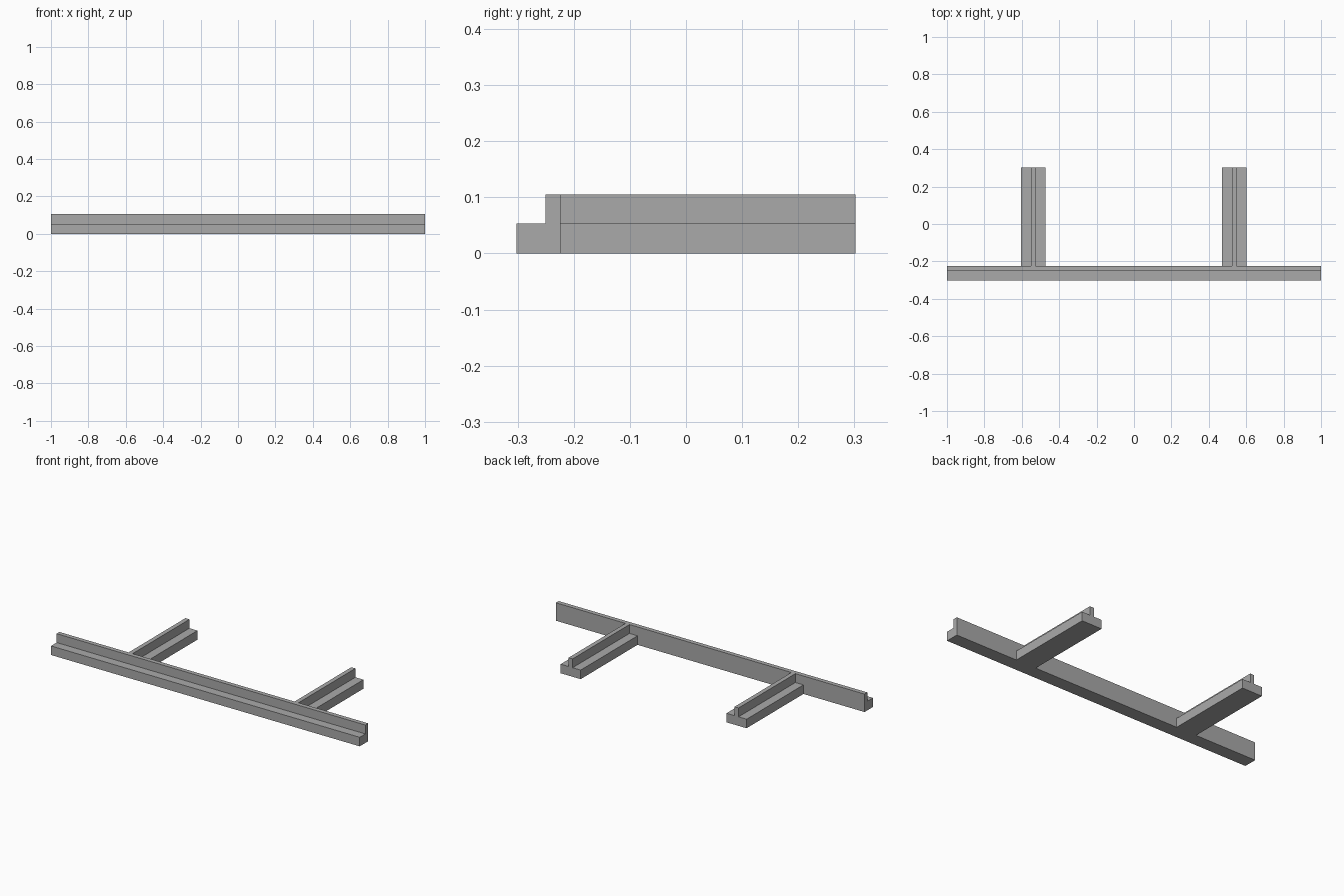
import bpy
import bmesh
from mathutils import Vector

cube = bpy.data.objects.get("Cube")
if cube:
    bpy.data.objects.remove(cube, do_unlink=True)

grey = bpy.data.materials.new("plain_grey")
grey.use_nodes = True
grey.diffuse_color = (0.4, 0.4, 0.4, 1)
grey.node_tree.nodes["Principled BSDF"].inputs["Base Color"].default_value = (0.4, 0.4, 0.4, 1)

# Shared section sizes
LEDGE, WEB = 0.052, 0.026
STEP, TOP = 0.053, 0.105
FRONT, BACK = -0.302, 0.302
JOINT = FRONT + LEDGE + WEB


def extrude_profile(name, points, direction):
    """Extrude a closed outline along a vector into a solid bar."""
    bm = bmesh.new()
    face = bm.faces.new([bm.verts.new(p) for p in points])
    result = bmesh.ops.extrude_face_region(bm, geom=[face], use_keep_orig=True)
    moved = [v for v in result["geom"] if isinstance(v, bmesh.types.BMVert)]
    bmesh.ops.translate(bm, verts=moved, vec=Vector(direction))
    bmesh.ops.recalc_face_normals(bm, faces=bm.faces)
    mesh = bpy.data.meshes.new(name)
    bm.to_mesh(mesh)
    bm.free()
    mesh.materials.append(grey)
    obj = bpy.data.objects.new(name, mesh)
    bpy.context.collection.objects.link(obj)
    return obj


# Long L-shaped front rail with its ledge facing forward
rail = [(FRONT, 0), (JOINT, 0), (JOINT, TOP), (FRONT + LEDGE, TOP),
        (FRONT + LEDGE, STEP), (FRONT, STEP)]
extrude_profile("front_rail", [(-1, y, z) for y, z in rail], (2, 0, 0))

# Two inverted-T arms reaching back from the rail
half = [(LEDGE + WEB / 2, 0), (LEDGE + WEB / 2, STEP), (WEB / 2, STEP), (WEB / 2, TOP)]
tee = half + [(-x, z) for x, z in reversed(half)]
for name, centre in (("right_arm", -0.539), ("left_arm", 0.536)):
    extrude_profile(name, [(centre + x, JOINT, z) for x, z in tee], (0, BACK - JOINT, 0))
